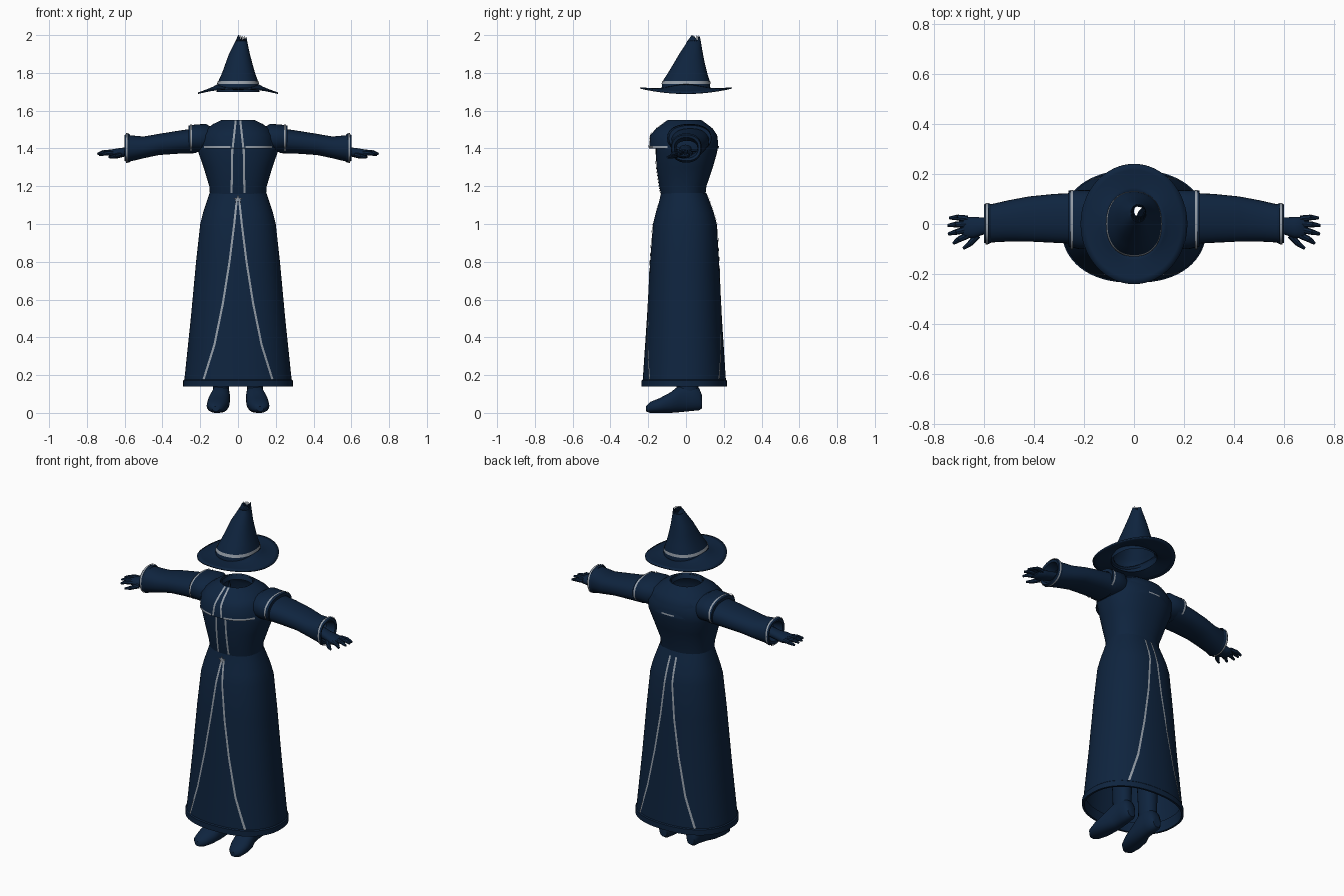
import bpy, bmesh, math
from mathutils import Vector

if "Cube" in bpy.data.objects:
    bpy.data.objects.remove(bpy.data.objects["Cube"], do_unlink=True)

K = 0.88  # slightly squared ellipses


def material(name, rgb):
    m = bpy.data.materials.new(name)
    m.use_nodes = True
    m.diffuse_color = (*rgb, 1)
    bsdf = m.node_tree.nodes["Principled BSDF"]
    bsdf.inputs["Base Color"].default_value = (*rgb, 1)
    bsdf.inputs["Roughness"].default_value = 0.8
    return m


NAVY = material("navy cloth", (0.0045, 0.0175, 0.049))
SILVER = material("silver trim", (0.30, 0.34, 0.39))


def finish(bm, name, mat, recalc=True):
    if recalc:
        bmesh.ops.recalc_face_normals(bm, faces=bm.faces)
    me = bpy.data.meshes.new(name)
    bm.to_mesh(me)
    bm.free()
    me.materials.append(mat)
    me.shade_smooth()
    me.set_sharp_from_angle(angle=math.radians(42))
    ob = bpy.data.objects.new(name, me)
    bpy.context.collection.objects.link(ob)
    return ob


def power(v):
    return math.copysign(abs(v) ** K, v)


def loft(name, rings, mat=NAVY, axis="z", n=48, side=1, caps=False, grow=0, fray=0):
    """Skin rings (position, u0, u1, v0, v1) stacked along one axis."""
    bm = bmesh.new()
    loops = []
    for pos, u0, u1, v0, v1 in rings:
        loop = []
        for i in range(n):
            a = math.tau * i / n
            u = (u0 + u1) / 2 + ((u1 - u0) / 2 + grow) * power(math.cos(a))
            v = (v0 + v1) / 2 + ((v1 - v0) / 2 + grow) * power(math.sin(a))
            p = {"x": (pos, u, v), "y": (u, pos, v), "z": (u, v, pos)}[axis]
            loop.append(bm.verts.new((p[0] * side, p[1], p[2])))
        loops.append(loop)
    for lo, hi in zip(loops, loops[1:]):
        for i in range(n):
            j = (i + 1) % n
            bm.faces.new((lo[i], lo[j], hi[j], hi[i]))
    if caps:
        bm.faces.new(loops[0])
        bm.faces.new(loops[-1])
    for v in loops[-1][::2]:
        v.co.z -= fray
    return finish(bm, name, mat)


def sym(rows):
    """Rows (z, half width, front y, back y) to full rings."""
    return [(z, -w, w, f, b) for z, w, f, b in rows]


def surface_y(rings, x, z, facing):
    """Front (-1) or back (+1) depth of a vertical loft at x, z."""
    rs = sorted(rings)
    z = min(max(z, rs[0][0]), rs[-1][0])
    for a, b in zip(rs, rs[1:]):
        if z <= b[0]:
            break
    t = (z - a[0]) / (b[0] - a[0])
    _, u0, u1, v0, v1 = [p + (q - p) * t for p, q in zip(a, b)]
    e = 2 / K
    s = max(0, 1 - min(1, abs(x) / u1) ** e) ** (1 / e)
    return (v0 + v1) / 2 + facing * ((v1 - v0) / 2 * s + 0.004)


def ribbon(name, rings, path, facing=-1, width=0.011, steps=8):
    """Thin trim strip lying on a vertical loft along an (x, z) path."""
    pts = [Vector(a).lerp(Vector(b), i / steps)
           for a, b in zip(path, path[1:]) for i in range(steps)] + [Vector(path[-1])]
    bm = bmesh.new()
    rows = []
    for i, p in enumerate(pts):
        d = (pts[min(i + 1, len(pts) - 1)] - pts[max(i - 1, 0)]).normalized()
        off = Vector((-d.y, d.x)) * width / 2
        rows.append([bm.verts.new((q.x, surface_y(rings, q.x, q.y, facing), q.y))
                     for q in (p - off, p + off)])
    for a, b in zip(rows, rows[1:]):
        f = bm.faces.new((a[0], a[1], b[1], b[0]))
        f.normal_update()
        if f.normal.y * facing < 0:
            f.normal_flip()
    finish(bm, name, SILVER, recalc=False)


def stick(name, a, b, r1, r2):
    a, b = Vector(a), Vector(b)
    bm = bmesh.new()
    bmesh.ops.create_cone(bm, cap_ends=True, segments=8, radius1=r1, radius2=r2,
                          depth=(b - a).length)
    rot = (b - a).to_track_quat("Z", "Y")
    for v in bm.verts:
        v.co = rot @ v.co + (a + b) / 2
    finish(bm, name, NAVY)


# Robe: skirt, bodice and shoulder yoke
skirt = sym([(1.165, .150, -.132, .108), (1.12, .165, -.142, .125), (1.06, .185, -.16, .147),
             (1.0, .200, -.175, .163), (.8, .222, -.19, .175), (.5, .250, -.207, .19),
             (.175, .284, -.229, .211)])
bodice = sym([(1.13, .147, -.127, .10), (1.2, .152, -.142, .108), (1.3, .182, -.156, .142),
              (1.38, .210, -.160, .165), (1.44, .215, -.16, .17), (1.5, .18, -.14, .14),
              (1.53, .12, -.108, .10), (1.545, .08, -.088, .075)])
yoke = sym([(1.40, .195, -.195, .172), (1.47, .19, -.19, .165), (1.505, .165, -.158, .142),
            (1.53, .13, -.125, .11), (1.55, .088, -.098, .082)])
loft("skirt", skirt, n=64)
loft("hem_band", sym([(.177, .284, -.229, .211), (.172, .290, -.235, .216),
                      (.14, .290, -.235, .216), (.14, .278, -.223, .204),
                      (.2, .272, -.218, .2)]), n=64)
loft("bodice", bodice)
loft("yoke", sym([(1.42, .17, -.15, .15)]) + yoke + sym([(1.52, .075, -.085, .07)]))

# Silver trims, mirrored left and right
for s in (-1, 1):
    tag = "left" if s > 0 else "right"
    ribbon(tag + "_yoke_placket_trim", yoke, [(s * .012, 1.548), (s * .028, 1.405)])
    ribbon(tag + "_bodice_placket_trim", bodice, [(s * .03, 1.41), (s * .034, 1.165)])
    ribbon(tag + "_yoke_edge_trim", yoke, [(s * .04, 1.407), (s * .18, 1.407)])
    flare = [(s * .02, 1.0), (s * .045, .8), (s * .08, .58), (s * .125, .36), (s * .182, .178)]
    ribbon(tag + "_front_skirt_trim", skirt, [(s * .006, 1.13)] + flare)
    ribbon(tag + "_back_skirt_trim", skirt, [(s * .02, 1.14), (s * .025, 1.0)] + flare[1:], 1)
ribbon("back_yoke_trim", yoke, [(-.04, 1.41), (.04, 1.41)], 1, .008)

# Star clasp at the waist
bm = bmesh.new()
y = surface_y(skirt, 0, 1.12, -1) - .006
star = [bm.verts.new((r * math.sin(i * math.pi / 5), y, 1.13 + r * math.cos(i * math.pi / 5)))
        for i in range(10) for r in [(.026, .011)[i % 2]]]
f = bm.faces.new(star)
f.normal_update()
if f.normal.y > 0:
    f.normal_flip()
finish(bm, "star_clasp", SILVER, recalc=False)

# Arms, hands, legs and shoes
cap = [(.12, -.07, .10, 1.39, 1.50), (.17, -.10, .135, 1.38, 1.53),
       (.22, -.10, .135, 1.38, 1.527), (.262, -.09, .133, 1.385, 1.522),
       (.262, -.07, .115, 1.395, 1.505)]
sleeve = [(.22, -.08, .125, 1.375, 1.508), (.32, -.075, .12, 1.372, 1.493),
          (.42, -.07, .11, 1.365, 1.477), (.50, -.07, .095, 1.348, 1.463),
          (.575, -.074, .078, 1.330, 1.470)]
cuff = [(.572, -.076, .08, 1.328, 1.474), (.582, -.08, .083, 1.325, 1.480),
        (.600, -.075, .078, 1.335, 1.472), (.596, -.062, .065, 1.348, 1.458),
        (.54, -.05, .06, 1.365, 1.44)]
palm = [(.54, -.035, .03, 1.37, 1.42), (.60, -.042, .026, 1.357, 1.405),
        (.64, -.056, .028, 1.347, 1.400), (.675, -.056, .028, 1.352, 1.394),
        (.684, -.046, .02, 1.36, 1.386)]
fingers = [((.665, .02, 1.376), (.705, .026, 1.374), (.737, .024, 1.366)),
           ((.67, .0, 1.38), (.712, -.002, 1.38), (.744, -.006, 1.371)),
           ((.67, -.022, 1.379), (.71, -.032, 1.379), (.742, -.04, 1.370)),
           ((.665, -.045, 1.375), (.70, -.062, 1.374), (.722, -.078, 1.366)),
           ((.625, -.045, 1.365), (.655, -.078, 1.358), (.682, -.098, 1.354))]
leg = [(.09, .05, .13, -.05, .065), (.2, .045, .135, -.05, .065),
       (.42, .035, .145, -.06, .075), (.6, .03, .145, -.06, .07), (1.05, .005, .16, -.08, .08)]
shoe = [(-.212, .10, .135, .008, .035), (-.19, .075, .158, .0, .058),
        (-.14, .054, .166, .0, .078), (-.08, .045, .16, .0, .11),
        (-.03, .042, .142, .004, .15), (.03, .043, .132, .01, .16),
        (.07, .05, .13, .014, .13), (.086, .065, .115, .025, .09)]
for s in (-1, 1):
    tag = "left" if s > 0 else "right"
    loft(tag + "_shoulder_cap", cap, axis="x", n=32, side=s)
    loft(tag + "_shoulder_trim", [(x, *cap[2][1:]) for x in (.243, .253)], SILVER, "x", 32, s,
         grow=.001)
    loft(tag + "_sleeve", sleeve, axis="x", n=32, side=s)
    loft(tag + "_cuff", cuff, axis="x", n=32, side=s)
    loft(tag + "_cuff_trim", [(x, *cuff[1][1:]) for x in (.584, .593)], SILVER, "x", 32, s,
         grow=.001)
    loft(tag + "_palm", palm, axis="x", n=16, side=s, caps=True)
    for i, joints in enumerate(fingers):
        a, b, c = [(x * s, y, z) for x, y, z in joints]
        stick(f"{tag}_finger_{i}_base", a, b, .014, .0115)
        stick(f"{tag}_finger_{i}_tip", b, c, .0115, .006)
    loft(tag + "_leg", leg, n=20, side=s)
    loft(tag + "_shoe", shoe, axis="y", n=24, side=s, caps=True)

# Hat crown with a frayed, leaning tip
crown = [(1.70, -.113, .113, -.13, .13), (1.745, -.108, .108, -.127, .127),
         (1.765, -.1, .103, -.118, .123), (1.80, -.084, .09, -.095, .112),
         (1.85, -.066, .076, -.065, .1), (1.90, -.048, .063, -.036, .09),
         (1.945, -.025, .053, -.006, .082), (1.97, -.012, .048, .008, .078),
         (2.0, .0, .044, .03, .072)]
loft("hat_crown", crown, fray=.028)
loft("hat_band", [(1.742, *crown[1][1:]), (1.758, -.103, .105, -.121, .125)], SILVER, grow=.003)

# Hat brim, drooping at the sides and level front to back
bm = bmesh.new()
n, rows = 64, []
for k in range(6):
    t = k / 5
    rows.append([])
    for i in range(n):
        a = math.tau * i / n
        c, s = math.cos(a), math.sin(a)
        drop = c * c * (1.738 - .046 * t ** .8) + s * s * (1.714 + .006 * t * t)
        rows[-1].append(bm.verts.new(((.105 + .107 * t) * c, (.12 + .12 * t) * s, drop)))
for a, b in zip(rows, rows[1:]):
    for i in range(n):
        j = (i + 1) % n
        bm.faces.new((a[i], b[i], b[j], a[j]))
brim = finish(bm, "hat_brim", NAVY, recalc=False)
thick = brim.modifiers.new("thickness", "SOLIDIFY")
thick.thickness = .008
thick.offset = 0
